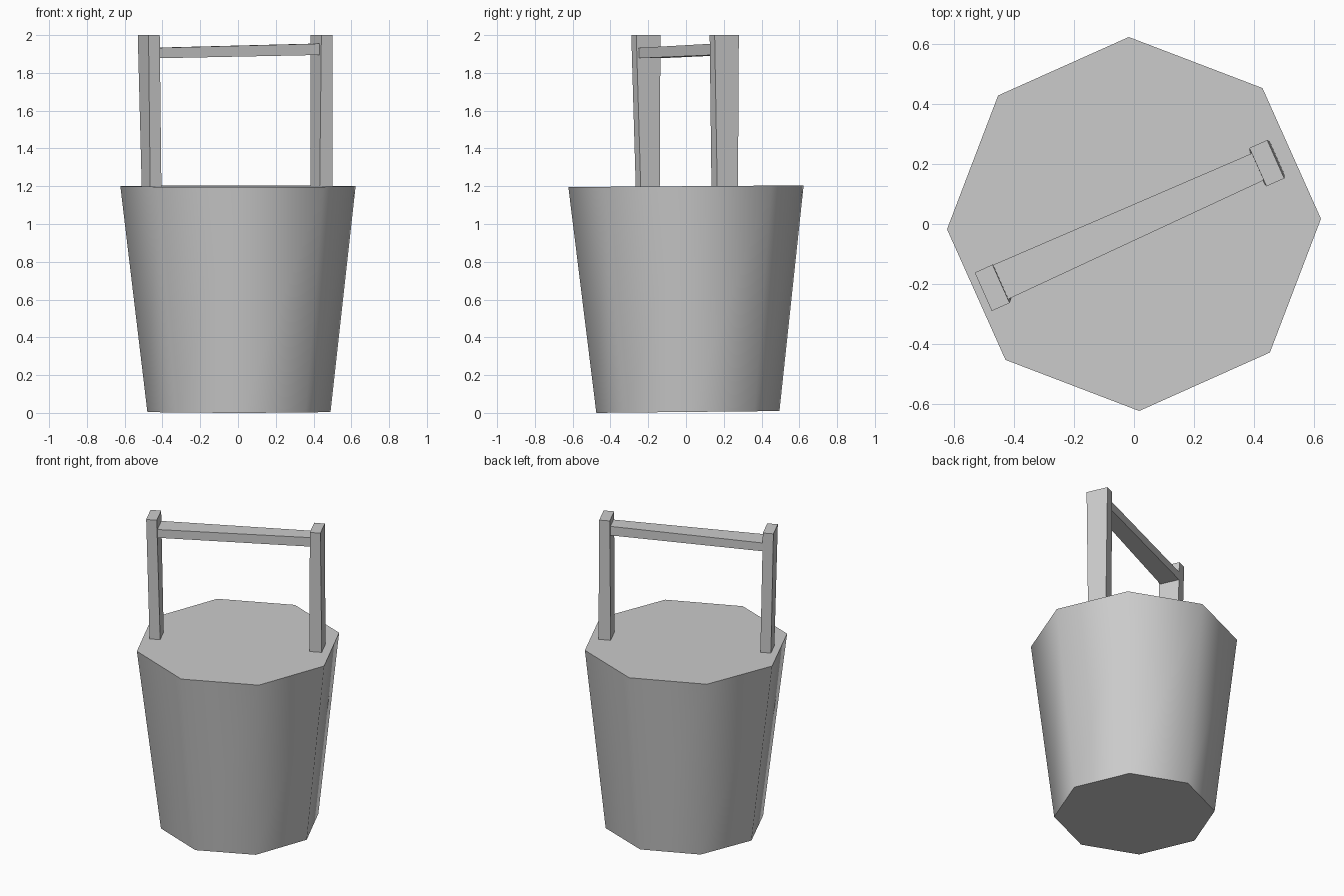
import bpy, bmesh, math
from mathutils import Vector

cube = bpy.data.objects.get("Cube")
if cube:
    bpy.data.objects.remove(cube, do_unlink=True)

grey = bpy.data.materials.new("plain_grey")
grey.use_nodes = True
colour = (0.6, 0.6, 0.6, 1)
grey.diffuse_color = colour
grey.node_tree.nodes["Principled BSDF"].inputs["Base Color"].default_value = colour

TURN = math.radians(24)                       # handle direction in plan
ALONG = Vector((math.cos(TURN), math.sin(TURN), 0))
ACROSS = Vector((-math.sin(TURN), math.cos(TURN), 0))
UP = Vector((0, 0, 1))


def loft(name, ring_a, ring_b, smooth=False):
    """Closed solid between two rings of equal length."""
    bm = bmesh.new()
    a = [bm.verts.new(p) for p in ring_a]
    b = [bm.verts.new(p) for p in ring_b]
    n = len(a)
    bm.faces.new(a[::-1])
    bm.faces.new(b)
    for i in range(n):
        j = (i + 1) % n
        bm.faces.new((a[i], a[j], b[j], b[i]))
    bmesh.ops.recalc_face_normals(bm, faces=bm.faces)
    mesh = bpy.data.meshes.new(name)
    bm.to_mesh(mesh)
    bm.free()
    mesh.materials.append(grey)
    obj = bpy.data.objects.new(name, mesh)
    bpy.context.collection.objects.link(obj)
    if smooth:
        bpy.ops.object.select_all(action="DESELECT")
        obj.select_set(True)
        bpy.context.view_layer.objects.active = obj
        bpy.ops.object.shade_smooth_by_angle(angle=math.radians(60))


def rect(centre, u, v, width, depth):
    c = Vector(centre)
    return [c + u * width * s / 2 + v * depth * t / 2
            for s, t in ((-1, -1), (1, -1), (1, 1), (-1, 1))]


def octagon(centre, radius, tilt):
    ring = []
    for i in range(8):
        a = math.radians(1.6 + 45 * i)
        x, y = radius * math.cos(a), radius * math.sin(a)
        ring.append(Vector(centre) + Vector((x, y, tilt * y)))
    return ring


# Tapered eight-sided tub with soft sides and flat caps
loft("bucket_body", octagon((0.005, 0.01, 0.005), 0.485, 0.01),
     octagon((0, 0, 1.2), 0.623, 0.007), smooth=True)

# Slightly crooked handle posts
loft("left_handle_post", rect((0.4425, 0.205, 1.19), ALONG, ACROSS, 0.075, 0.12),
     rect((0.4425, 0.2025, 2), ALONG, ACROSS, 0.065, 0.14))
loft("right_handle_post", rect((-0.4575, -0.2025, 1.19), ALONG, ACROSS, 0.065, 0.11),
     rect((-0.4725, -0.2125, 2), ALONG, ACROSS, 0.065, 0.14))

# Grip bar, narrowing toward one end
loft("handle_bar", rect((-0.448, -0.195, 1.905), ACROSS, UP, 0.125, 0.055),
     rect((0.418, 0.193, 1.925), ACROSS, UP, 0.098, 0.06))
